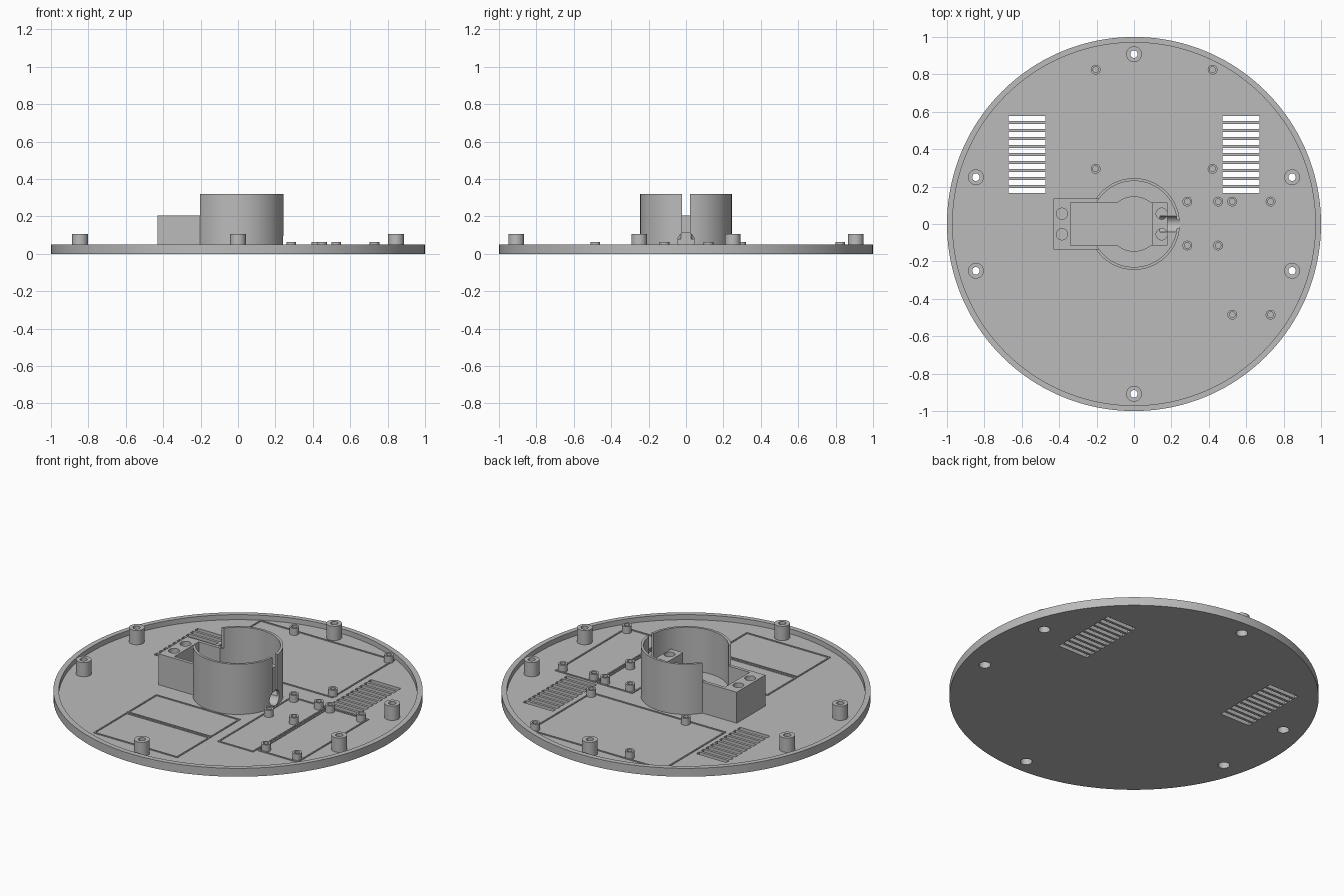
import bpy, bmesh
from math import radians
from mathutils import Matrix

if "Cube" in bpy.data.objects:
    bpy.data.objects.remove(bpy.data.objects["Cube"])

grey = bpy.data.materials.new("plain grey")
grey.use_nodes = True
COLOUR = (0.5, 0.5, 0.5, 1)
grey.diffuse_color = COLOUR
grey.node_tree.nodes["Principled BSDF"].inputs["Base Color"].default_value = COLOUR

FLOOR = 0.02


def box(x0, x1, y0, y1, z0, z1):
    def add(bm):
        m = Matrix.Translation(((x0 + x1) / 2, (y0 + y1) / 2, (z0 + z1) / 2))
        bmesh.ops.create_cube(bm, size=1, matrix=m @ Matrix.Diagonal((x1 - x0, y1 - y0, z1 - z0, 1)))
    return add


def cyl(x, y, z0, z1, r, n=32, along_x=False):
    def add(bm):
        m = Matrix.Translation((x, y, (z0 + z1) / 2))
        if along_x:
            m = m @ Matrix.Rotation(radians(90), 4, 'Y')
        bmesh.ops.create_cone(bm, cap_ends=True, segments=n, radius1=r, radius2=r,
                              depth=z1 - z0, matrix=m)
    return add


def make(name, solids):
    bm = bmesh.new()
    for add in solids:
        add(bm)
    mesh = bpy.data.meshes.new(name)
    bm.to_mesh(mesh)
    bm.free()
    mesh.materials.append(grey)
    ob = bpy.data.objects.new(name, mesh)
    bpy.context.collection.objects.link(ob)
    return ob


def cut(ob, *groups):
    """Subtract each group of separate solids in turn."""
    for group in groups:
        cutter = make("cutter", group)
        mod = ob.modifiers.new("cut", 'BOOLEAN')
        mod.operation = 'DIFFERENCE'
        mod.solver = 'EXACT'
        mod.object = cutter
        deps = bpy.context.evaluated_depsgraph_get()
        mesh = bpy.data.meshes.new_from_object(ob.evaluated_get(deps))
        ob.modifiers.clear()
        ob.data = mesh
        bpy.data.objects.remove(cutter)


def smooth(ob):
    bpy.ops.object.select_all(action='DESELECT')
    ob.select_set(True)
    bpy.context.view_layer.objects.active = ob
    bpy.ops.object.shade_smooth_by_angle(angle=radians(30))


# Fixing post positions around the rim
posts = [(0, s * 0.908) for s in (-1, 1)]
posts += [(sx * 0.845, sy * 0.25) for sx in (-1, 1) for sy in (-1, 1)]
bores = [cyl(x, y, -0.1, 0.06, 0.032) for x, y in posts]

# Round tray with rim, vent slots and screw holes
tray = make("round_tray", [cyl(0, 0, 0, 0.05, 1, 160)])
slots = [box(s * 0.573 - 0.099, s * 0.573 + 0.099, y - 0.0135, y + 0.0135, -0.1, 0.1)
         for s in (-1, 1) for y in [0.18 + 0.0428 * i for i in range(10)]]
cut(tray, [cyl(0, 0, FLOOR, 0.2, 0.97, 160)], slots + bores)
smooth(tray)

# Tall fixing posts
post = make("fixing_posts", [cyl(x, y, FLOOR, 0.105, 0.042) for x, y in posts])
cut(post, bores, [cyl(x, y, -0.1, 0.2, 0.02) for x, y in posts])
smooth(post)

# Small board standoffs with blind holes
spots = [(x, y) for x in (-0.205, 0.42) for y in (0.295, 0.825)]
spots += [(x, y) for x in (0.285, 0.45) for y in (-0.115, 0.12)]
spots += [(x, y) for x in (0.525, 0.73) for y in (-0.485, 0.12)]
standoff = make("board_standoffs", [cyl(x, y, FLOOR, 0.062, 0.026, 24) for x, y in spots])
cut(standoff, [cyl(x, y, 0.025, 0.1, 0.015, 24) for x, y in spots])
smooth(standoff)

# Cutters shared by the central holder
cavity = box(-0.34, 0.1, -0.115, 0.115, FLOOR, 0.5)
cable_slot = box(0.14, 0.3, -0.022, 0.022, 0.07, 0.5)
# Horizontal cable hole at the foot of the slot
def cable_hole(bm):
    m = Matrix.Translation((0.22, 0, 0.07)) @ Matrix.Rotation(radians(90), 4, 'Y')
    bmesh.ops.create_cone(bm, cap_ends=True, segments=32, radius1=0.045, radius2=0.045,
                          depth=0.16, matrix=m)

# Central ring, open over the motor box
ring = make("central_ring", [cyl(0, 0, FLOOR, 0.32, 0.245, 96)])
cut(ring, [cyl(0, 0, 0.06, 0.5, 0.23, 96)], [cyl(0, 0, 0.025, 0.5, 0.145, 64)], [cavity],
    [box(-0.5, 0, -0.135, 0.135, 0.2, 0.5)], [cable_slot], [cable_hole])
smooth(ring)

# Motor box outside the ring
motor = make("motor_box", [box(-0.43, -0.2, -0.135, 0.135, FLOOR, 0.205)])
cut(motor, [cavity], [cyl(-0.385, s * 0.055, 0.08, 0.4, 0.03) for s in (-1, 1)])
smooth(motor)

# Mounting block inside the ring
block = make("motor_block", [box(0.1, 0.18, -0.115, 0.115, FLOOR, 0.205)])
cut(block, [cyl(0.148, s * 0.055, 0.08, 0.4, 0.03) for s in (-1, 1)], [cable_hole])
smooth(block)


# Raised outlines marking the board places
def outline(name, x0, x1, y0, y1, w=0.008):
    z0, z1 = FLOOR - 0.002, FLOOR + 0.005
    make(name, [box(x0, x1, y0, y0 + w, z0, z1), box(x0, x1, y1 - w, y1, z0, z1),
                box(x0, x0 + w, y0 + w, y1 - w, z0, z1), box(x1 - w, x1, y0 + w, y1 - w, z0, z1)])


outline("rear_board_outline", -0.45, 0.44, 0.265, 0.855)
outline("front_board_outline_a", -0.365, 0.19, -0.525, -0.25)
outline("front_board_outline_b", -0.365, 0.19, -0.845, -0.532)
outline("side_board_outline_a", 0.25, 0.485, -0.55, 0.15)
outline("side_board_outline_b", 0.495, 0.76, -0.52, 0.15)
